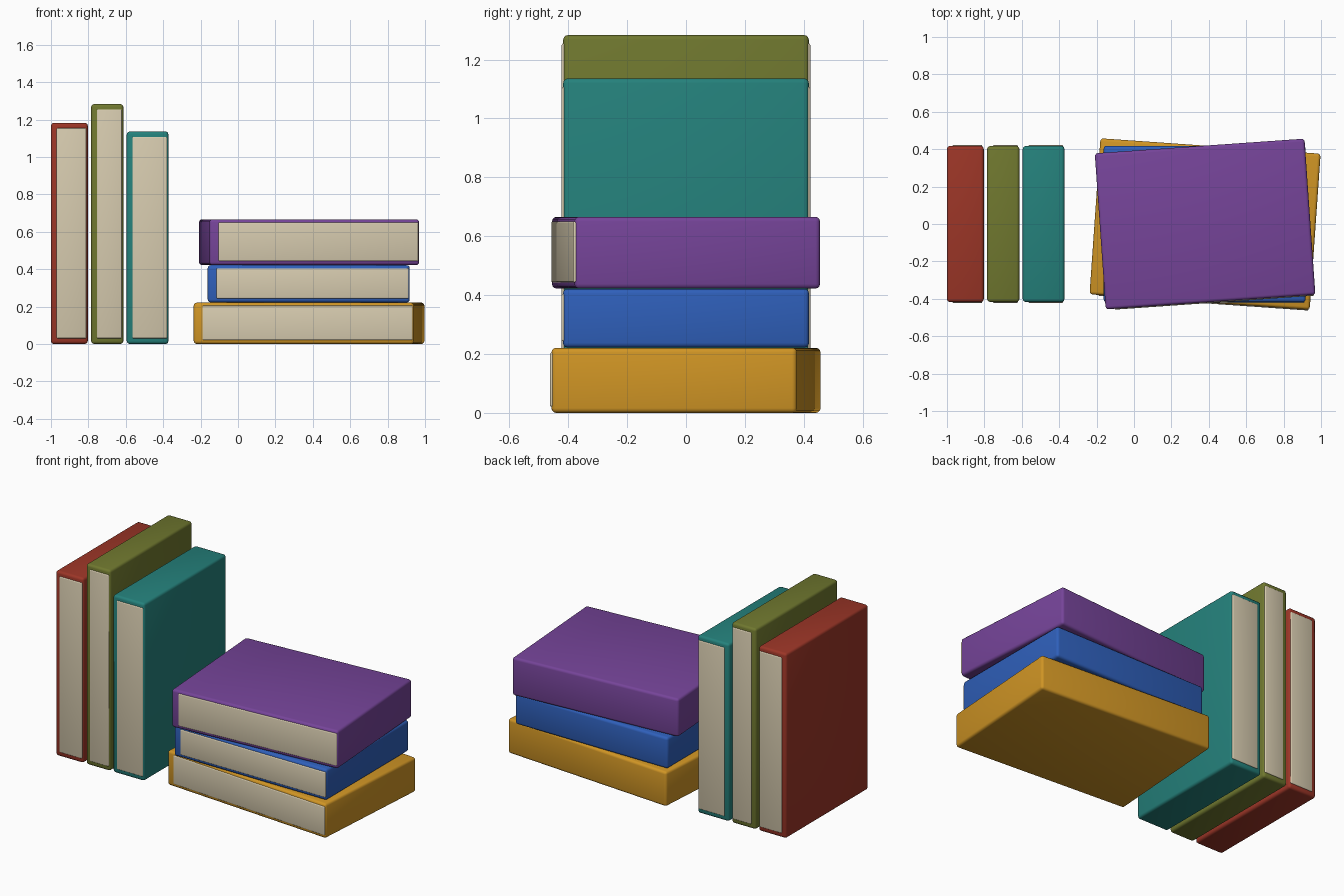
import bpy, math
from mathutils import Matrix, Vector

if "Cube" in bpy.data.objects:
    bpy.data.objects.remove(bpy.data.objects["Cube"])


def material(name, rgb):
    m = bpy.data.materials.new(name)
    m.diffuse_color = (*rgb, 1.0)
    m.use_nodes = True
    m.node_tree.nodes["Principled BSDF"].inputs["Base Color"].default_value = m.diffuse_color
    return m


red = material("brick_red", (0.33, 0.036, 0.02))
olive = material("olive", (0.16, 0.186, 0.028))
teal = material("teal", (0.018, 0.22, 0.2))
amber = material("amber", (0.63, 0.3, 0.018))
blue = material("blue", (0.028, 0.115, 0.49))
purple = material("purple", (0.18, 0.058, 0.32))
paper = material("paper", (0.68, 0.6, 0.43))


def box(name, lo, hi, mat, bevel, pivot=(0, 0, 0), angle=0.0):
    """Rounded box between two local corners, turned about z and moved to pivot."""
    lo, hi = Vector(lo), Vector(hi)
    bpy.ops.mesh.primitive_cube_add(size=1)
    ob = bpy.context.object
    ob.name = name
    ob.data.transform(Matrix.Translation((lo + hi) / 2) @ Matrix.Diagonal((*(hi - lo), 1)))
    ob.location = pivot
    ob.rotation_euler.z = math.radians(angle)
    ob.data.materials.append(mat)
    mod = ob.modifiers.new("rounded_edges", "BEVEL")
    mod.width, mod.segments = bevel, 3
    bpy.ops.object.modifier_apply(modifier=mod.name)
    bpy.ops.object.shade_smooth_by_angle(angle=math.radians(40))
    return ob


# Standing books: pages show at front and back
for name, x0, x1, h, mat in (("red", -1.0, -0.803, 1.182, red),
                             ("olive", -0.785, -0.613, 1.283, olive),
                             ("teal", -0.595, -0.372, 1.136, teal)):
    box(f"{name}_standing_cover", (x0, -0.417, 0), (x1, 0.417, h), mat, 0.016)
    box(f"{name}_standing_pages", (x0 + 0.03, -0.422, 0.03),
        (x1 - 0.008, 0.422, h - 0.028), paper, 0.006)

# Lying books: pages show at the front only
D = 0.418
for name, cx, w, z0, z1, angle, mat in (("amber", 0.38, 1.18, 0.0, 0.221, -4, amber),
                                        ("blue", 0.378, 1.08, 0.222, 0.421, 0, blue),
                                        ("purple", 0.38, 1.124, 0.422, 0.666, 4, purple)):
    pivot = (cx, 0, z0)
    t = z1 - z0
    box(f"{name}_lying_cover", (-w / 2, -D, 0), (w / 2, D, t), mat, 0.016, pivot, angle)
    box(f"{name}_lying_pages", (-w / 2 + 0.047, -D - 0.005, 0.021),
        (w / 2 - 0.006, D - 0.04, t - 0.016), paper, 0.006, pivot, angle)
